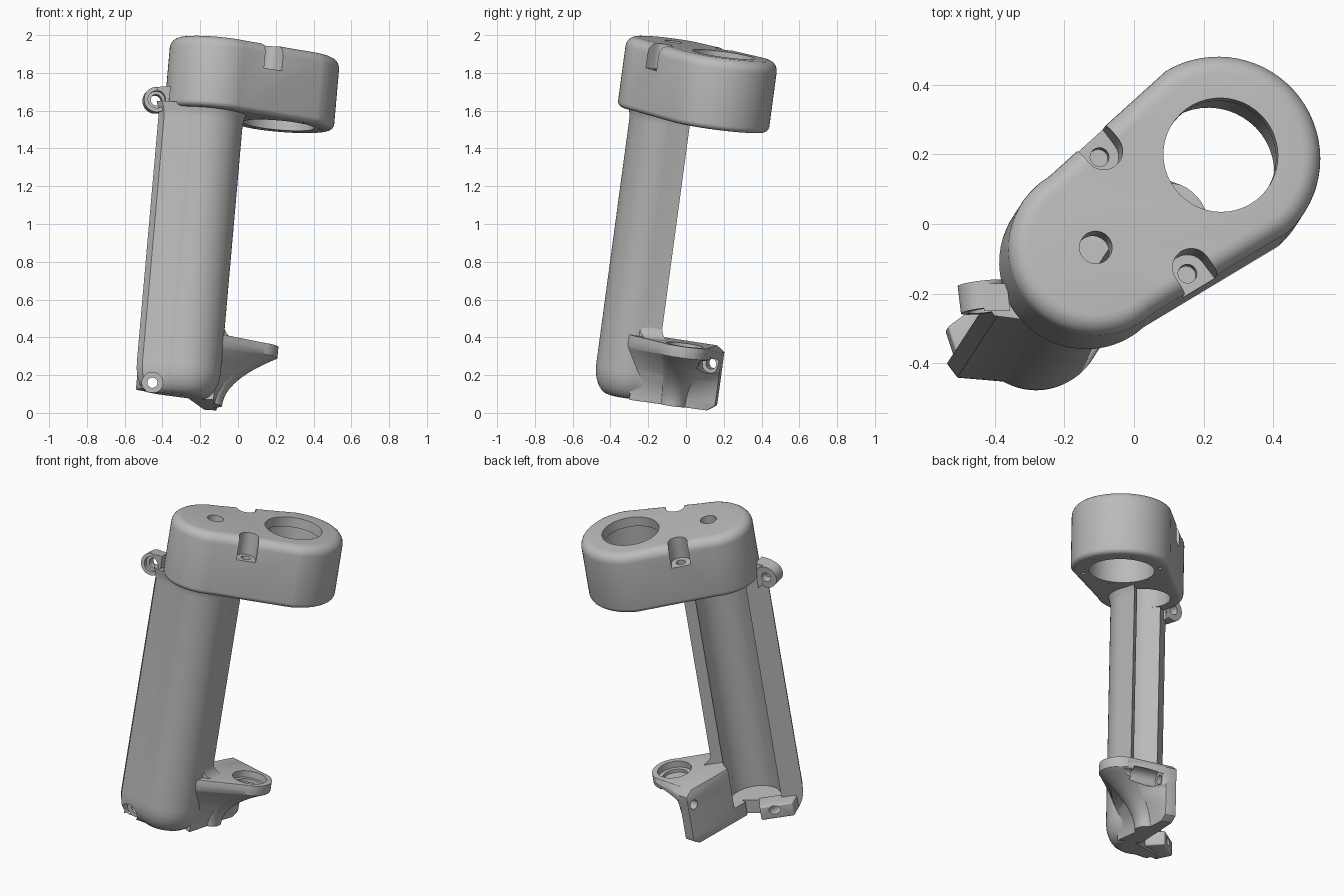
import bpy, bmesh
from math import acos, cos, sin, pi, radians
from mathutils import Vector, Matrix

if "Cube" in bpy.data.objects:
    bpy.data.objects.remove(bpy.data.objects["Cube"])

# One grey for everything
grey = bpy.data.materials.new("plain_grey")
grey.use_nodes = True
GREY = (0.5, 0.5, 0.5, 1)
grey.diffuse_color = GREY
grey.node_tree.nodes["Principled BSDF"].inputs["Base Color"].default_value = GREY

# Leaning frame: u along the head, v towards the open channel, w up the grip
w = Vector((0.088, 0.135, 1)).normalized()
u = Vector((cos(radians(37)), sin(radians(37)), 0))
u = (u - w * u.dot(w)).normalized()
v = w.cross(u)
FRAME = Matrix((u, v, w)).transposed().to_4x4()
FRAME.translation = (-0.333, -0.277, 0.084)


def finish(bm, name):
    bmesh.ops.recalc_face_normals(bm, faces=bm.faces)
    mesh = bpy.data.meshes.new(name)
    bm.to_mesh(mesh)
    bm.free()
    mesh.materials.append(grey)
    ob = bpy.data.objects.new(name, mesh)
    ob.matrix_world = FRAME
    bpy.context.collection.objects.link(ob)
    return ob


def loft(name, loops):
    """Solid through a list of closed loops with equal point counts."""
    bm = bmesh.new()
    rings = [[bm.verts.new(p) for p in loop] for loop in loops]
    n = len(rings[0])
    for a, b in zip(rings, rings[1:]):
        for i in range(n):
            j = (i + 1) % n
            bm.faces.new((a[i], a[j], b[j], b[i]))
    bm.faces.new(rings[0][::-1])
    bm.faces.new(rings[-1])
    return finish(bm, name)


def hull(name, points):
    bm = bmesh.new()
    for p in points:
        bm.verts.new(p)
    out = bmesh.ops.convex_hull(bm, input=bm.verts)
    inside = [g for g in out["geom_interior"] if isinstance(g, bmesh.types.BMVert)]
    bmesh.ops.delete(bm, geom=inside, context="VERTS")
    bmesh.ops.dissolve_limit(bm, angle_limit=0.02, verts=bm.verts, edges=bm.edges)
    return finish(bm, name)


def rod(name, a, b, r):
    a, b = Vector(a), Vector(b)
    bm = bmesh.new()
    turn = (b - a).to_track_quat("Z", "Y").to_matrix().to_4x4()
    bmesh.ops.create_cone(bm, cap_ends=True, segments=48, radius1=r, radius2=r,
                          depth=(b - a).length,
                          matrix=Matrix.Translation((a + b) / 2) @ turn)
    return finish(bm, name)


def bake(ob):
    bpy.context.view_layer.update()
    graph = bpy.context.evaluated_depsgraph_get()
    mesh = bpy.data.meshes.new_from_object(ob.evaluated_get(graph))
    ob.modifiers.clear()
    ob.data = mesh


def boolean(ob, others, operation="DIFFERENCE"):
    for other in others:
        mod = ob.modifiers.new("bool", "BOOLEAN")
        mod.operation, mod.solver, mod.object = operation, "EXACT", other
        bake(ob)
        bpy.data.objects.remove(other)


def bevel(ob, width):
    mod = ob.modifiers.new("bevel", "BEVEL")
    mod.width, mod.segments, mod.angle_limit = width, 3, radians(40)
    bake(ob)


TOP, UNDER = 1.905, 1.525
BIG, SMALL, MID = 0.471, 0.02, -0.07


# Head: tapered rounded slab with soft rims
def head_loop(inset, s):
    big, small = 0.292 - inset, 0.248 - inset
    open_angle = acos((0.292 - 0.248) / (BIG - SMALL))
    pts = []
    for i in range(33):
        a = -open_angle + 2 * open_angle * i / 32
        pts.append((BIG + big * cos(a), MID + big * sin(a), s))
    for i in range(33):
        a = open_angle + 2 * (pi - open_angle) * i / 32
        pts.append((SMALL + small * cos(a), MID + small * sin(a), s))
    return pts


quarter = [i * pi / 12 for i in range(7)]
head = loft("head", [head_loop(0.03 * (1 - sin(a)), UNDER + 0.03 * (1 - cos(a))) for a in quarter]
            + [head_loop(0.055 * (1 - cos(a)), TOP - 0.055 * (1 - sin(a))) for a in quarter])
cuts = [rod("c", (BIG, MID, 1.4), (BIG, MID, 2), 0.165),
        rod("c", (BIG, MID, 1.4), (BIG, MID, TOP - 0.06), 0.188),
        rod("c", (SMALL, MID, 1.4), (SMALL, MID, 2), 0.047),
        rod("c", (SMALL, -0.045, 1.4), (SMALL, -0.045, 1.8), 0.15)]
# Screw pockets on both long sides
for side in (1, -1):
    x, y = 0.207, MID + side * 0.21
    floor = TOP - 0.135
    cuts.append(hull("c", [(x + 0.055 * cos(k * pi / 12), y - side * 0.055 * sin(k * pi / 12), s)
                           for k in range(13) for s in (floor, 2)]
                     + [(x + d, y + side * 0.2, s) for d in (-0.055, 0.055) for s in (floor, 2)]))
    cuts.append(rod("c", (x, y, floor - 0.04), (x, y, 1.95), 0.027))
# Small holes under the head
for k in range(6):
    a = pi / 6 + k * pi / 3
    x, y = BIG + 0.225 * cos(a), MID + 0.225 * sin(a)
    cuts.append(rod("c", (x, y, 1.4), (x, y, 1.58), 0.011))
boolean(head, cuts)


# Grip: round-backed column with flat flanks, hollowed by an open channel
def grip_loop(inset, s):
    r = 0.19 - inset
    start, stop = pi * 1.13, radians(335)
    arc = [start + (stop - start) * i / 32 for i in range(33)]
    pts = [(0.014 + r * cos(a), -0.048 + r * sin(a), s) for a in arc]
    return pts + [(0.235 - inset, -0.05, s), (0.1, -0.05, s), (-0.1, 0.015, s),
                  (-0.26 + inset, 0.015, s), (-0.26 + inset, -0.035, s)]


def channel():
    return rod("c", (SMALL, -0.045, 0.085), (SMALL, -0.045, 1.7), 0.15)


grip = loft("grip", [grip_loop(0.09 * (1 - sin(a)), 0.15 * (1 - cos(a))) for a in quarter]
            + [grip_loop(0, UNDER - 0.05), grip_loop(-0.006, UNDER - 0.02),
               grip_loop(-0.02, UNDER + 0.02)])
boolean(grip, [channel(), hull("c", [(x, y, s) for x in (-0.13, 0.17) for y in (-0.045, 0.3)
                                     for s in (0.085, 1.7)])])

# Lower tab across the channel, with a screw hole through the wall
tab = hull("lower_tab", [(x, y, s) for s in (0.015, 0.1)
                         for x, y in ((-0.23, -0.02), (-0.19, 0.1), (0.0, 0.1), (0.0, -0.02))])
bevel(tab, 0.008)
screw = Vector((-0.135, 0.03, 0.058))
back = FRAME.to_3x3().inverted() @ Vector((0, 1, 0))
for ob in (grip, tab):
    boolean(ob, [rod("c", screw - back * 0.4, screw + back * 0.3, 0.027),
                 rod("c", screw - back * 0.4, screw - back * 0.05, 0.055)])


# Foot: upright diagonal plate whose front swells upward into a round ear
EAR = Vector((0.45, -0.05))
EAR_TOP, EAR_LOW = 0.345, 0.285


def foot_loop(s):
    t = min(1, s / EAR_LOW) ** 2
    centre = Vector((0.27, 0.06)).lerp(EAR, t)
    r = 0.07 + 0.06 * t
    cut = max(0, 0.03 - min(s, EAR_TOP - s))
    pts = [(0.08, -0.02), (0.395 - cut, 0.258 - cut), (0.44 - cut, 0.21 - cut)]
    pts += [tuple(centre + r * Vector((cos(a), sin(a))))
            for a in (radians(30 - 130 * k / 20) for k in range(21))]
    pts += [(0.15 - 0.01 * t, -0.14 - 0.05 * t)]
    return [(x, y, s) for x, y in pts]


foot = loft("foot", [foot_loop(EAR_LOW * i / 20) for i in range(21)]
            + [foot_loop(EAR_TOP - 0.03), foot_loop(EAR_TOP)])
bevel(foot, 0.008)
across = Vector((0.66, -0.75, 0))
hole = Vector((0.4, 0.185, 0.25))
boolean(foot, [rod("c", hole - across * 0.3, hole + across * 0.3, 0.028),
               rod("c", hole + across * 0.03, hole + across * 0.2, 0.048),
               rod("c", (*EAR, 0.305), (*EAR, 0.5), 0.098),
               rod("c", (*EAR, 0.285), (*EAR, 0.5), 0.075),
               channel()])


# Fillet between the grip and the top of the foot
def fillet_loop(y, edge):
    pts = [(edge + 0.08 * (1 - sin(a)), EAR_TOP - 0.004 + 0.08 * (1 - cos(a))) for a in quarter]
    return [(x, y, s) for x, s in pts + [(0.12, 0.42), (0.12, 0.3), (0.25, 0.3)]]


fillet = loft("foot_fillet", [fillet_loop(-0.15, 0.165), fillet_loop(-0.1, 0.2),
                              fillet_loop(-0.05, 0.23)])
boolean(fillet, [channel()])

# Upper lug: ring with a short bar to the grip
to_local = FRAME.inverted()
centre = Vector((-0.435, -0.21, 1.655))
axis = Vector((0.12, -1, 0.12)).normalized()


def along(t, shift=(0, 0, 0)):
    return to_local @ (centre + axis * t + Vector(shift))


lug = rod("upper_lug", along(-0.04), along(0.04), 0.067)
bar = hull("bar", [along(t, p) for t in (-0.04, 0.04)
                   for p in ((0, 0, 0.066), (0.075, 0, 0.07), (0.055, 0, -0.08), (0.03, 0, -0.06))])
boolean(lug, [bar], "UNION")
boolean(lug, [rod("c", along(-0.2), along(0.2), 0.029),
              rod("c", along(0.015), along(0.2), 0.046)])

# Smooth shading with sharp edges kept
bpy.ops.object.select_all(action="DESELECT")
for ob in (head, grip, tab, foot, fillet, lug):
    ob.select_set(True)
    bpy.context.view_layer.objects.active = ob
bpy.ops.object.shade_smooth_by_angle(angle=radians(30))
